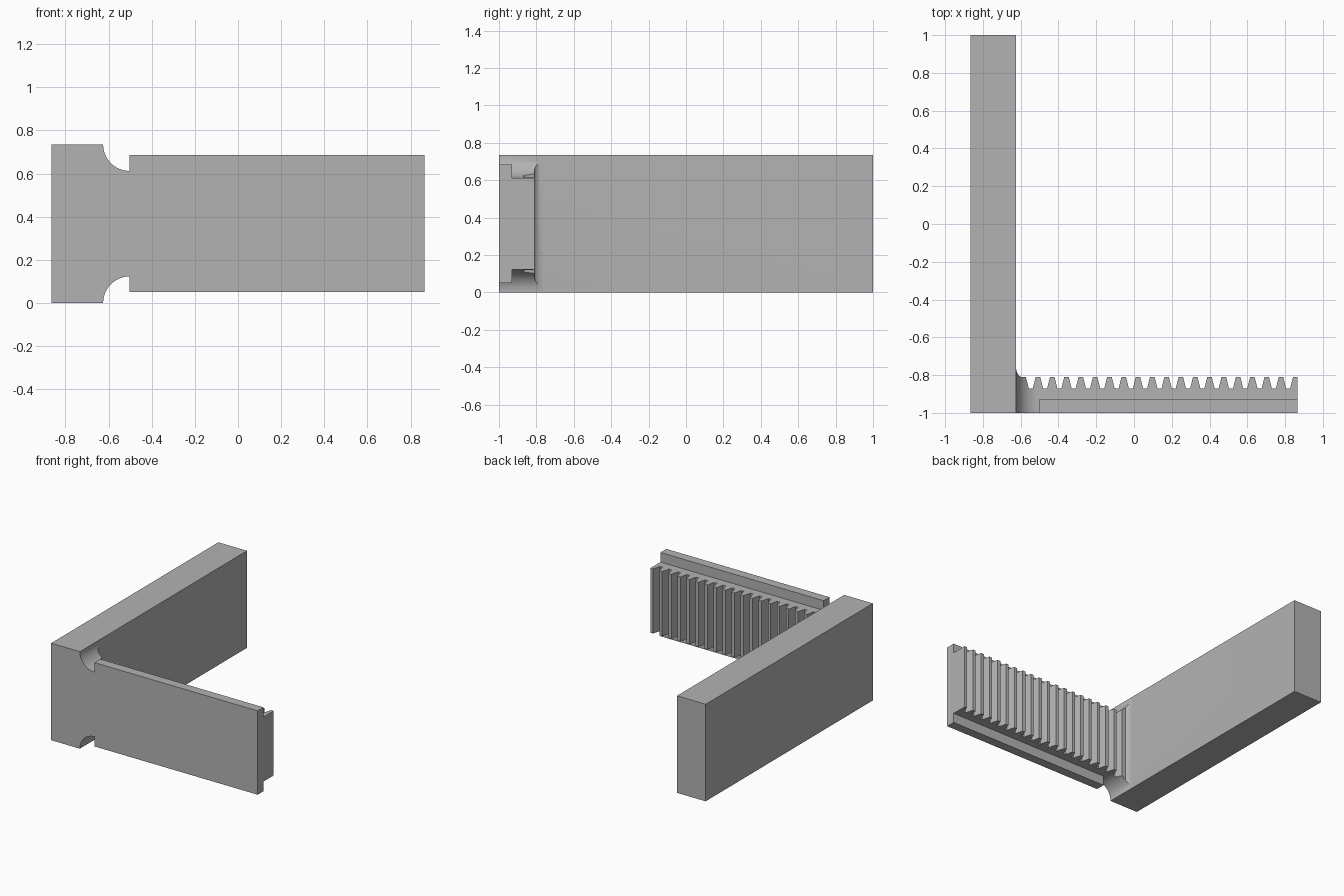
import bpy, bmesh, math
from mathutils import Vector

cube = bpy.data.objects.get("Cube")
if cube:
    bpy.data.objects.remove(cube, do_unlink=True)

grey = bpy.data.materials.new("plain grey")
grey.use_nodes = True
colour = (0.45, 0.45, 0.45, 1)
grey.diffuse_color = colour
grey.node_tree.nodes["Principled BSDF"].inputs["Base Color"].default_value = colour

LEFT, RIGHT, INNER = -0.865, 0.865, -0.625
HEIGHT, RADIUS = 0.735, 0.123
STEP = INNER + RADIUS


def prism(name, points, direction):
    """Extrude a closed outline along a direction."""
    bm = bmesh.new()
    face = bm.faces.new([bm.verts.new(p) for p in points])
    result = bmesh.ops.extrude_face_region(bm, geom=[face])
    verts = [v for v in result["geom"] if isinstance(v, bmesh.types.BMVert)]
    bmesh.ops.translate(bm, verts=verts, vec=Vector(direction))
    bmesh.ops.recalc_face_normals(bm, faces=bm.faces)
    mesh = bpy.data.meshes.new(name)
    bm.to_mesh(mesh)
    bm.free()
    obj = bpy.data.objects.new(name, mesh)
    bpy.context.collection.objects.link(obj)
    mesh.materials.append(grey)
    return obj


def combine(target, other, operation):
    """Apply a boolean and discard the helper."""
    bpy.context.view_layer.objects.active = target
    mod = target.modifiers.new(operation, 'BOOLEAN')
    mod.operation, mod.object, mod.solver = operation, other, 'EXACT'
    bpy.ops.object.modifier_apply(modifier=mod.name)
    bpy.data.objects.remove(other, do_unlink=True)


def arc(cx, cy, r, start, end, steps):
    angles = [math.radians(start + (end - start) * i / steps) for i in range(steps + 1)]
    return [(cx + r * math.cos(a), cy + r * math.sin(a)) for a in angles]


# Plan outline: long bar, root curve and toothed rack
TIP, ROOT, PITCH = -0.81, -0.87, 0.0757
CREST, FLANK = 0.012, 0.027
plan = [(RIGHT, -1), (LEFT, -1), (LEFT, 1), (INNER, 1)]
plan += [(INNER, -0.765), (-0.62, -0.784), (-0.611, -0.801), (-0.6, TIP)]
first = 0.854 - 19 * PITCH
for i in range(20):
    x = first + i * PITCH
    if i:
        plan += [(x - FLANK, ROOT), (x - CREST, TIP)]
    if i < 19:
        plan += [(x + CREST, TIP), (x + FLANK, ROOT)]
plan.append((RIGHT, TIP))
body = prism("bar_and_rack", [(x, y, 0) for x, y in plan], (0, 0, HEIGHT))

# Front outline: full-height bar narrowing through two scooped corners
upper = arc(STEP, HEIGHT, RADIUS, 180, 270, 20)
lower = [(x, HEIGHT - z) for x, z in reversed(upper)]
front = [(LEFT - 0.1, -0.1), (LEFT - 0.1, HEIGHT + 0.1), (INNER, HEIGHT + 0.1)] + upper
front += [(RIGHT + 0.1, HEIGHT - RADIUS), (RIGHT + 0.1, RADIUS)] + lower + [(INNER, -0.1)]
outline = prism("outline_cutter", [(x, -1.1, z) for x, z in front], (0, 2.2, 0))
combine(body, outline, 'INTERSECT')

# Front flange, wider than the toothed strip
flange = prism("flange", [(STEP, -1, 0.05), (RIGHT, -1, 0.05),
                          (RIGHT, -1, 0.685), (STEP, -1, 0.685)], (0, 0.07, 0))
combine(body, flange, 'UNION')

# Smooth the scoops, keep everything else crisp
bpy.ops.object.select_all(action='DESELECT')
body.select_set(True)
bpy.context.view_layer.objects.active = body
bpy.ops.object.shade_smooth_by_angle(angle=math.radians(25))
